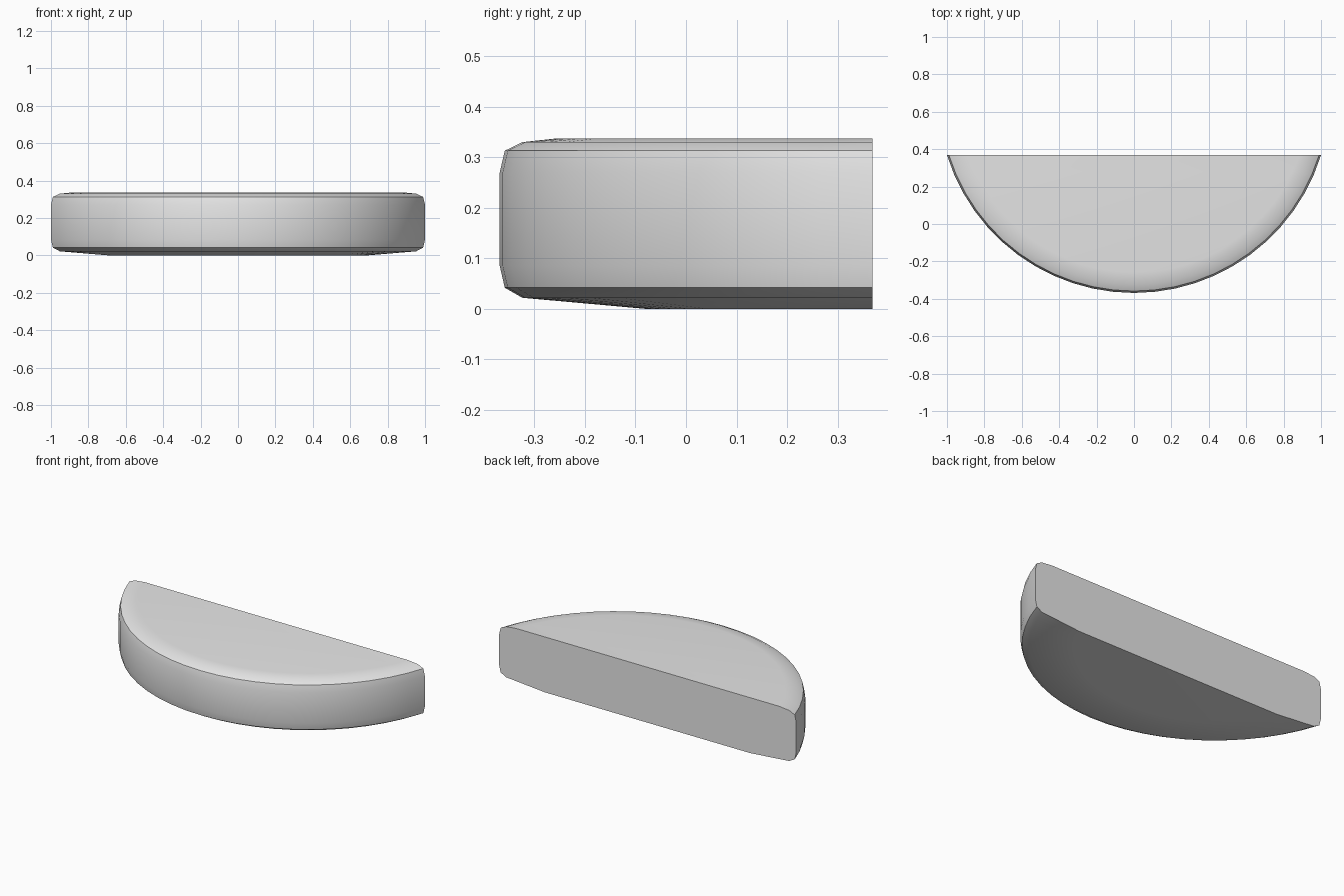
import bpy, bmesh, math

cube = bpy.data.objects.get("Cube")
if cube:
    bpy.data.objects.remove(cube, do_unlink=True)

BACK = 0.3685                # y of the flat back
RADIUS = 1.047               # radius of the curved front
CENTRE = RADIUS - BACK       # y of the arc centre
STEPS = 24

# Rim profile from underside to top: (inset from the rim, height)
PROFILE = [(0.29, 0), (0.045, 0.022), (0.01, 0.042), (0, 0.085),
           (0, 0.27), (0.01, 0.313), (0.045, 0.33), (0.11, 0.337)]

grey = bpy.data.materials.new("light grey")
grey.use_nodes = True
colour = (0.8, 0.8, 0.8, 1)
grey.diffuse_color = colour
grey.node_tree.nodes["Principled BSDF"].inputs["Base Color"].default_value = colour


def arc(bm, inset, z):
    """Arc of the given inset, trimmed at the flat back."""
    r = RADIUS - inset
    limit = math.acos((CENTRE - BACK) / r)
    angles = [limit * (2 * i / STEPS - 1) for i in range(STEPS + 1)]
    return [bm.verts.new((r * math.sin(a), CENTRE - r * math.cos(a), z)) for a in angles]


bm = bmesh.new()
rings = [arc(bm, inset, z) for inset, z in PROFILE]

# Curved rim
for low, high in zip(rings, rings[1:]):
    for i in range(STEPS):
        bm.faces.new((low[i], low[i + 1], high[i + 1], high[i]))

# Underside, top and flat back
bm.faces.new(rings[0])
bm.faces.new(rings[-1])
bm.faces.new([r[0] for r in rings] + [r[-1] for r in reversed(rings)])
bmesh.ops.recalc_face_normals(bm, faces=bm.faces)

mesh = bpy.data.meshes.new("half_disc_slab")
bm.to_mesh(mesh)
bm.free()
mesh.materials.append(grey)
slab = bpy.data.objects.new("half_disc_slab", mesh)
bpy.context.collection.objects.link(slab)

# Smooth rim with crisp edges
bpy.ops.object.select_all(action='DESELECT')
slab.select_set(True)
bpy.context.view_layer.objects.active = slab
bpy.ops.object.shade_smooth_by_angle(angle=math.radians(35))
